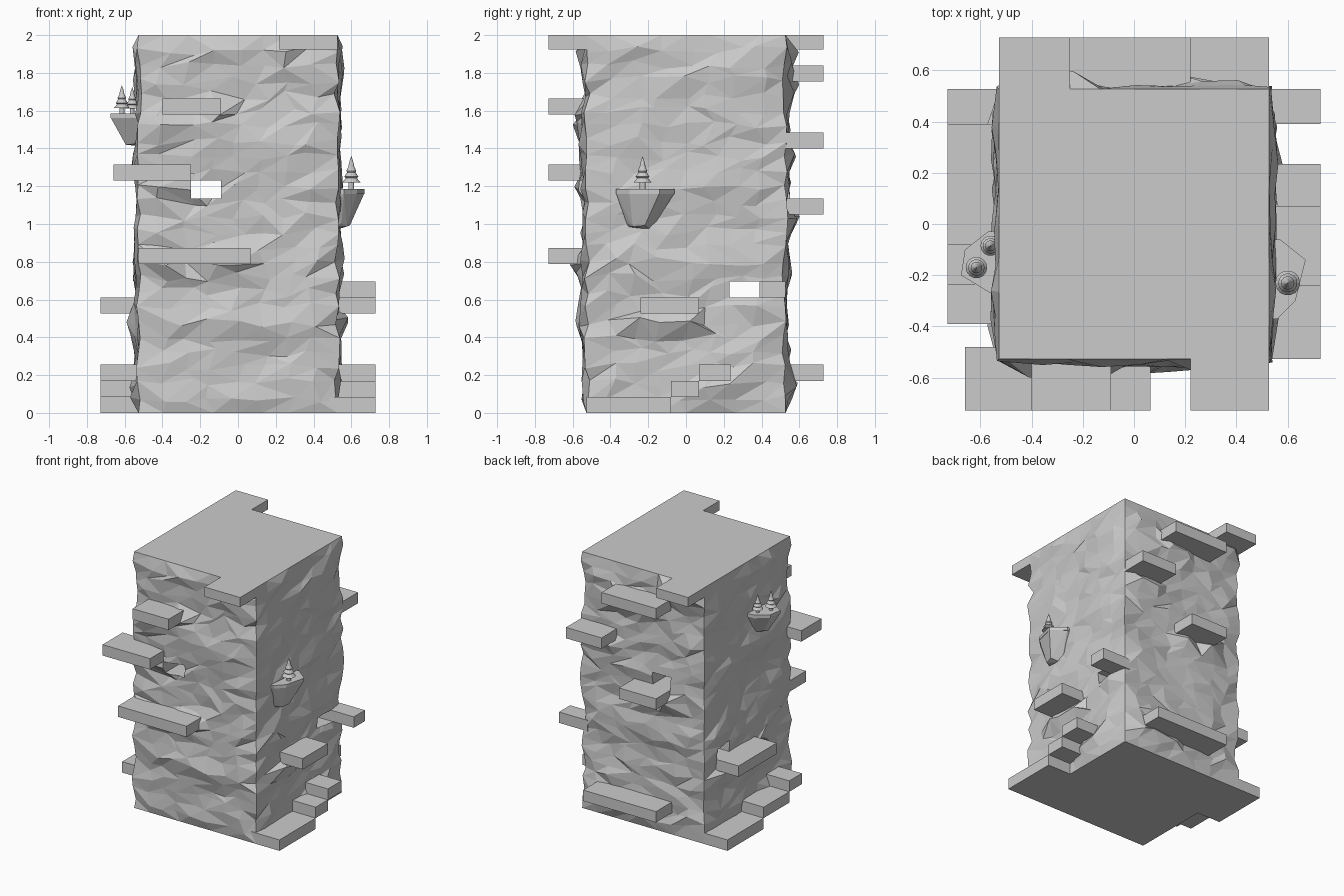
import bpy, bmesh, math, random
from mathutils import Vector, noise

random.seed(7)
old = bpy.data.objects.get("Cube")
if old:
    bpy.data.objects.remove(old, do_unlink=True)

grey = bpy.data.materials.new("stone grey")
grey.use_nodes = True
grey.diffuse_color = (0.6, 0.6, 0.6, 1)
grey.node_tree.nodes["Principled BSDF"].inputs["Base Color"].default_value = (0.6, 0.6, 0.6, 1)

H = 0.527     # half width of the tower
OUT = 0.727   # outer edge of the ledges
STEP = 0.085  # ledge thickness

# side: (outward normal, tangent, direction of travel around the ring)
SIDES = {
    "front": (Vector((0, -1, 0)), Vector((1, 0, 0)), 1),
    "left": (Vector((1, 0, 0)), Vector((0, 1, 0)), 1),
    "back": (Vector((0, 1, 0)), Vector((1, 0, 0)), -1),
    "right": (Vector((-1, 0, 0)), Vector((0, 1, 0)), -1),
}
# ledges: start and end along the side, underside height
LEDGES = {
    "front": [(0.22, H, 1.925), (-0.4, -0.09, 1.58), (-0.66, -0.25, 1.23), (-H, 0.065, 0.787)],
    "left": [(0.39, H, 0.61), (-0.24, 0.07, 0.525), (0.07, 0.235, 0.17),
             (-0.08, 0.07, 0.085), (-H, -0.08, 0)],
    "back": [(-H, -0.25, 1.925), (-0.25, 0.22, 1.755), (0.22, H, 1.4),
             (-0.25, 0.07, 1.05), (-0.25, 0.38, 0.17)],
    "right": [(-0.08, 0.39, 0.525), (-0.39, -0.235, 0.17), (-0.235, 0.08, 0.085), (0.08, H, 0)],
}


def finish(bm, name):
    bmesh.ops.recalc_face_normals(bm, faces=bm.faces[:])
    mesh = bpy.data.meshes.new(name)
    bm.to_mesh(mesh)
    bm.free()
    mesh.materials.append(grey)
    ob = bpy.data.objects.new(name, mesh)
    bpy.context.collection.objects.link(ob)
    return ob


def box(name, lo, hi):
    bm = bmesh.new()
    bmesh.ops.create_cube(bm, size=1)
    for v in bm.verts:
        v.co = Vector([(a + b) / 2 + c * (b - a) for a, b, c in zip(lo, hi, v.co)])
    return finish(bm, name)


def hull(name, points):
    bm = bmesh.new()
    for p in points:
        bm.verts.new(p)
    bmesh.ops.convex_hull(bm, input=bm.verts[:])
    return finish(bm, name)


def bulge(side, t, z):
    """How far the rock swells out at a point of a side."""
    d = 0.01 + 0.03 * noise.noise(Vector((t * 2.2, z * 4.5, len(side) * 9.3)))
    d += random.uniform(-0.012, 0.012)
    if side == "front":  # two broad strata
        d += 0.03 * sum(math.exp(-((z - mid) / 0.09) ** 2) for mid in (0.48, 1.47))
    for a, b, under in LEDGES[side]:
        drop = under - z
        if under > 0.1 and a - 0.02 < t < b + 0.02 and 0 < drop < 0.14:
            d += 0.06 * (1 - drop / 0.14)
        elif a < t < b and abs(drop + STEP) < 0.06:  # flush above a ledge
            d *= 0.4
    return max(d, -0.015)


# rock tower: stacked rings of jittered points, closed top and bottom
COLS, ROWS = 8, 25
bm = bmesh.new()
rings = []
for r in range(ROWS + 1):
    ring = []
    edge = r in (0, ROWS)
    for side, (n, tan, way) in SIDES.items():
        for c in range(COLS):
            t = way * H * (2 * c / COLS - 1)
            z = 2 * r / ROWS
            if edge:
                p = n * H + tan * t
            elif c == 0:
                k = 1 + random.uniform(-0.035, 0.025)
                p = (n * H + tan * t) * k
                z += random.uniform(-0.015, 0.015)
            else:
                t += random.uniform(-0.042, 0.042)
                z += random.uniform(-0.026, 0.026)
                p = n * (H + bulge(side, t, z)) + tan * t
            ring.append(bm.verts.new((p.x, p.y, z)))
    rings.append(ring)
count = len(rings[0])
for low, high in zip(rings, rings[1:]):
    for i in range(count):
        j = (i + 1) % count
        if random.random() < 0.65:
            bm.faces.new((low[i], low[j], high[j]))
            bm.faces.new((low[i], high[j], high[i]))
        else:
            bm.faces.new((low[i], low[j], high[i]))
            bm.faces.new((low[j], high[j], high[i]))
bm.faces.new(rings[0])
bm.faces.new(rings[-1])
tower = finish(bm, "rock_tower")

# two square tunnels running right through the rock
cutters = [box("tunnel_cutter_a", (-0.25, -1, 1.135), (-0.09, 1, 1.23)),
           box("tunnel_cutter_b", (-1, 0.23, 0.61), (1, 0.39, 0.695))]
for cutter in cutters:
    mod = tower.modifiers.new("tunnel", "BOOLEAN")
    mod.operation = "DIFFERENCE"
    mod.solver = "EXACT"
    mod.object = cutter
    cutter.hide_render = True
    cutter.hide_viewport = True

# ledges
for side, (n, tan, way) in SIDES.items():
    for i, (a, b, z) in enumerate(LEDGES[side]):
        p, q = n * 0.48 + tan * a, n * OUT + tan * b
        lo = (min(p.x, q.x), min(p.y, q.y), z)
        hi = (max(p.x, q.x), max(p.y, q.y), min(z + STEP, 2))
        box(f"{side}_ledge_{i + 1}", lo, hi)


# fir trees: one turned profile with tiered skirts
def tree(name, x, y, z, height):
    tiers = 4
    profile = [(0.0, 0.0), (0.085, 0.0), (0.085, 0.25)]
    for k in range(tiers):
        base = 0.22 + 0.17 * k
        wide = 0.27 * (1 - k / (tiers + 0.3))
        profile += [(wide, base), (wide * 0.6, base + 0.13)]
    profile.append((0.0, 1.0))
    bm = bmesh.new()
    verts = [bm.verts.new((r * height, 0, h * height)) for r, h in profile]
    edges = [bm.edges.new(pair) for pair in zip(verts, verts[1:])]
    bmesh.ops.spin(bm, geom=verts + edges, cent=(0, 0, 0), axis=(0, 0, 1),
                   angle=math.tau, steps=14, use_duplicate=False)
    bmesh.ops.remove_doubles(bm, verts=bm.verts[:], dist=0.0001)
    ob = finish(bm, name)
    ob.location = (x, y, z)


# islets: tapered rock with a thin rim, growing out of the wall
def islet(name, rim, foot, top, drop):
    mid = Vector(foot)
    body = []
    for x, y in rim:
        body.append((x, y, top - 0.02))
        low = Vector((x, y, 0)).lerp(mid, 0.6)
        body.append((low.x, low.y, top - drop * (0.85 + 0.3 * random.random())))
    hull(name + "_rock", body)
    hull(name + "_rim", [(x, y, top - h) for x, y in rim for h in (0, 0.025)])


islet("left_islet", [(0.48, -0.37), (0.56, -0.37), (0.63, -0.3), (0.67, -0.14), (0.57, -0.06), (0.48, -0.06)],
      (0.54, -0.27, 0), 1.185, 0.19)
tree("left_tree", 0.6, -0.23, 1.18, 0.18)
islet("right_islet", [(-0.48, -0.27), (-0.56, -0.27), (-0.675, -0.2), (-0.66, -0.1), (-0.57, -0.03), (-0.48, -0.02)],
      (-0.54, -0.14, 0), 1.585, 0.15)
tree("right_tree_tall", -0.615, -0.17, 1.58, 0.155)
tree("right_tree_small", -0.56, -0.085, 1.58, 0.145)
